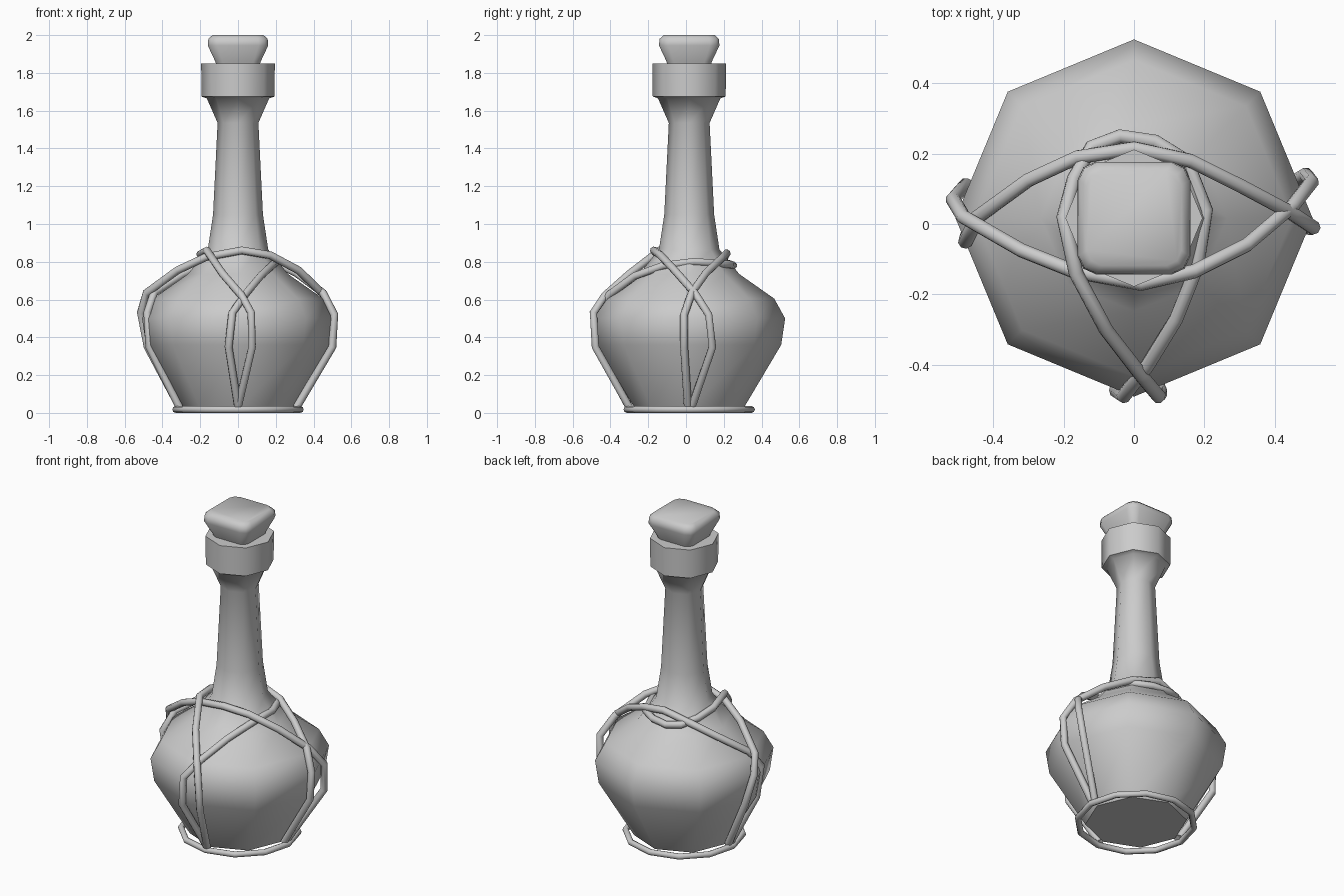
import bpy, bmesh
from math import cos, sin, pi, radians

if "Cube" in bpy.data.objects:
    bpy.data.objects.remove(bpy.data.objects["Cube"])

CY = 0.017  # the bottle axis sits slightly behind the ropes' centre


def loft(name, rings, angle=60):
    """Skin a list of closed rings and cap both ends."""
    bm = bmesh.new()
    loops = [[bm.verts.new(p) for p in ring] for ring in rings]
    n = len(loops[0])
    for a, b in zip(loops, loops[1:]):
        for i in range(n):
            j = (i + 1) % n
            bm.faces.new((a[i], a[j], b[j], b[i]))
    bm.faces.new(loops[0][::-1])
    bm.faces.new(loops[-1])
    bmesh.ops.recalc_face_normals(bm, faces=bm.faces)
    me = bpy.data.meshes.new(name)
    bm.to_mesh(me)
    bm.free()
    ob = bpy.data.objects.new(name, me)
    bpy.context.collection.objects.link(ob)
    select(ob)
    bpy.ops.object.shade_smooth_by_angle(angle=radians(angle))
    return ob


def select(ob):
    bpy.ops.object.select_all(action='DESELECT')
    ob.select_set(True)
    bpy.context.view_layer.objects.active = ob


def octagon(r, z):
    return [(r * cos(i * pi / 4), CY + r * sin(i * pi / 4), z) for i in range(8)]


def soft_square(h, z):
    c = h * 0.68
    k = h * 0.9
    pts = []
    for sx, sy in ((1, 0), (0, 1), (-1, 0), (0, -1)):
        for u, v in ((h, -c), (h, c), (k, k)):
            pts.append((u * sx - v * sy, CY + u * sy + v * sx, z))
    return pts


def rope(name, pts, r=0.021, closed=False):
    cu = bpy.data.curves.new(name, 'CURVE')
    cu.dimensions = '3D'
    cu.bevel_depth = r
    cu.bevel_resolution = 2
    cu.use_fill_caps = True
    sp = cu.splines.new('POLY')
    sp.points.add(len(pts) - 1)
    for p, co in zip(sp.points, pts):
        p.co = (*co, 1)
    sp.use_cyclic_u = closed
    ob = bpy.data.objects.new(name, cu)
    bpy.context.collection.objects.link(ob)
    select(ob)
    bpy.ops.object.convert(target='MESH')
    bpy.ops.object.shade_smooth_by_angle(angle=radians(60))


# Glass bottle: bulbous body, neck and collar
profile = [(0.285, 0.02), (0.487, 0.36), (0.508, 0.50), (0.45, 0.605),
           (0.265, 0.735), (0.16, 0.865), (0.132, 1.05), (0.108, 1.535),
           (0.165, 1.665), (0.193, 1.675), (0.195, 1.85), (0.11, 1.85)]
loft("bottle", [octagon(r, z) for r, z in profile])

# Stopper
loft("cork", [soft_square(h, z) for h, z in
              [(0.105, 1.80), (0.12, 1.86), (0.16, 1.945), (0.157, 1.98), (0.135, 2.0)]])

# Base ring
rope("base_ring", [(0.33 * cos(i * pi / 6), CY + 0.33 * sin(i * pi / 6), 0.018)
                   for i in range(12)], 0.018, True)

# Rope from left base, over the front of the neck, to right base
rope("front_rope", [
    (-0.31, 0.03, 0.03), (-0.48, 0.11, 0.35), (-0.515, 0.07, 0.53),
    (-0.485, 0.02, 0.635), (-0.32, -0.075, 0.755), (-0.17, -0.135, 0.825),
    (0.02, -0.17, 0.86), (0.17, -0.135, 0.835), (0.32, -0.06, 0.755),
    (0.45, 0.05, 0.63), (0.505, 0.12, 0.52), (0.49, 0.14, 0.35), (0.31, 0.03, 0.03)])

# Rope from left base, over the back of the neck, to right base
rope("back_rope", [
    (-0.31, 0.01, 0.03), (-0.47, -0.02, 0.35), (-0.48, -0.05, 0.53),
    (-0.445, 0.02, 0.635), (-0.3, 0.125, 0.73), (-0.16, 0.19, 0.80),
    (0.0, 0.215, 0.845), (0.16, 0.18, 0.81), (0.31, 0.105, 0.74),
    (0.45, 0.03, 0.635), (0.51, -0.01, 0.52), (0.5, -0.01, 0.35), (0.31, 0.01, 0.03)])

# Rope from front base, around the back of the neck, and down again
rope("front_loop_rope", [
    (0.0, -0.3, 0.03), (0.075, -0.48, 0.35), (0.07, -0.49, 0.53),
    (0.02, -0.43, 0.62), (-0.08, -0.3, 0.735), (-0.165, -0.14, 0.86),
    (-0.2, 0.02, 0.84), (-0.17, 0.13, 0.81), (-0.12, 0.22, 0.79),
    (-0.04, 0.25, 0.78), (0.06, 0.235, 0.785), (0.15, 0.18, 0.79),
    (0.205, 0.04, 0.80), (0.18, -0.12, 0.78), (0.12, -0.27, 0.725),
    (0.04, -0.4, 0.63), (-0.03, -0.49, 0.53), (-0.05, -0.475, 0.35), (0.0, -0.3, 0.03)])
